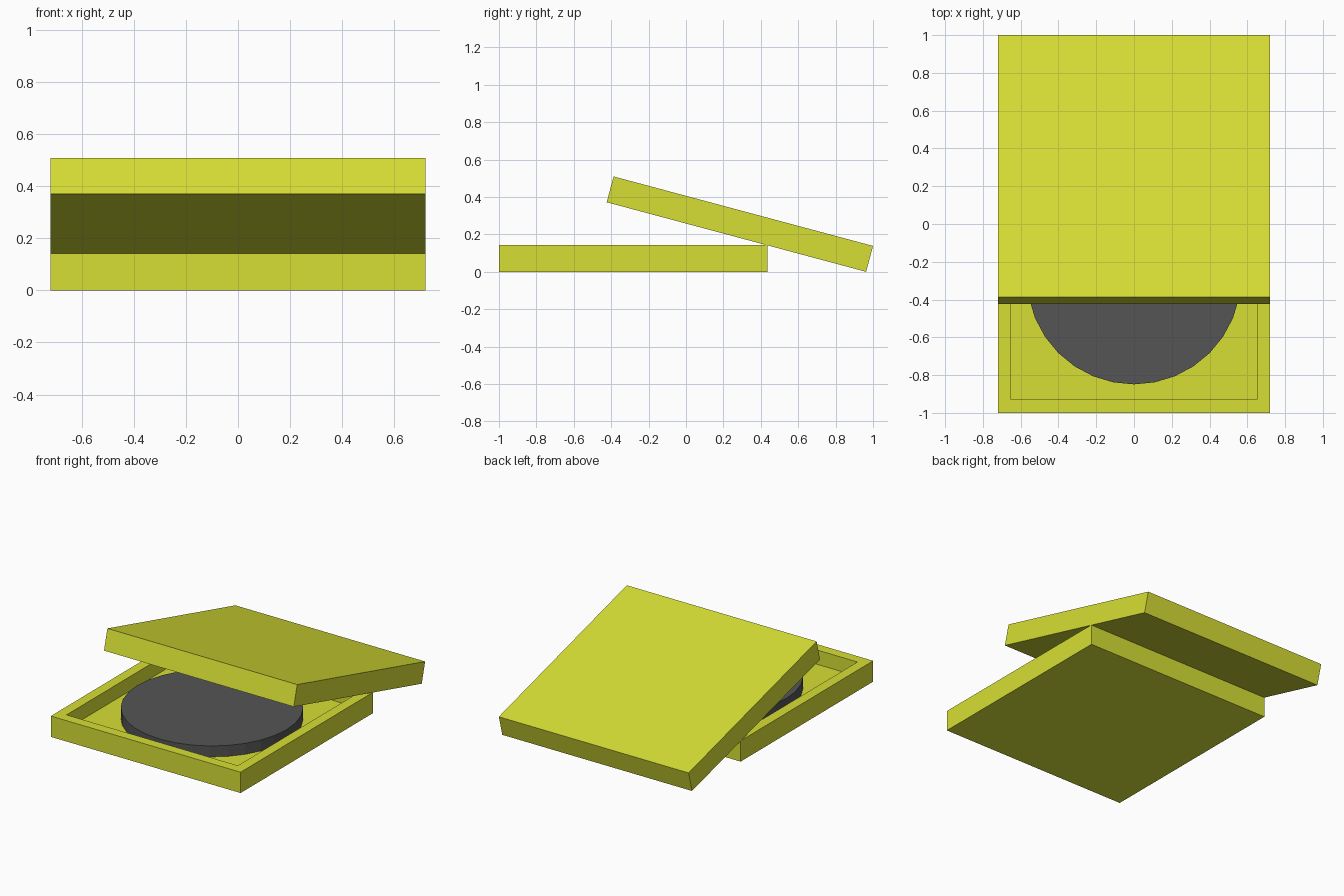
import bpy, bmesh, math
from mathutils import Matrix, Vector

if "Cube" in bpy.data.objects:
    bpy.data.objects.remove(bpy.data.objects["Cube"])

W, D, H = 1.44, 1.436, 0.143      # shared width, depth and height of tray and lid
WALL, FLOOR = 0.07, 0.045
TILT = math.radians(15)


def material(name, rgb):
    m = bpy.data.materials.new(name)
    m.diffuse_color = (*rgb, 1)
    m.use_nodes = True
    m.node_tree.nodes["Principled BSDF"].inputs["Base Color"].default_value = m.diffuse_color
    return m


def finish(name, bm, mat):
    mesh = bpy.data.meshes.new(name)
    bmesh.ops.recalc_face_normals(bm, faces=bm.faces)
    bm.to_mesh(mesh)
    bm.free()
    mesh.materials.append(mat)
    obj = bpy.data.objects.new(name, mesh)
    bpy.context.collection.objects.link(obj)
    return obj


def slab():
    bm = bmesh.new()
    bmesh.ops.create_cube(bm, size=1, matrix=Matrix.Diagonal((W, D, H, 1)))
    return bm


yellow = material("yellow", (0.68, 0.74, 0.035))
dark = material("dark_grey", (0.09, 0.09, 0.09))
tray_y = -1 + D / 2

# Tray: slab with its top face inset and pushed down to form the recess
bm = slab()
top = max(bm.faces, key=lambda f: f.calc_center_median().z)
bmesh.ops.inset_region(bm, faces=[top], thickness=WALL, use_even_offset=True)
floor = bmesh.ops.extrude_discrete_faces(bm, faces=[top])["faces"][0]
bmesh.ops.translate(bm, verts=floor.verts, vec=(0, 0, FLOOR - H))
tray = finish("tray", bm, yellow)
tray.location = (0, tray_y, H / 2)

# Lid: solid slab resting on its back edge and leaning on the tray
lid = finish("lid", slab(), yellow)
c, s = math.cos(TILT), math.sin(TILT)
lid.location = (0, 1 - D / 2 * c - H / 2 * s, D / 2 * s + H / 2 * c)
lid.rotation_euler.x = -TILT

# Round puck lying in the tray
bm = bmesh.new()
bmesh.ops.create_cone(bm, cap_ends=True, segments=32, radius1=0.567,
                      radius2=0.567, depth=0.075)
puck = finish("puck", bm, dark)
puck.location = (0, tray_y, FLOOR + 0.0375)
